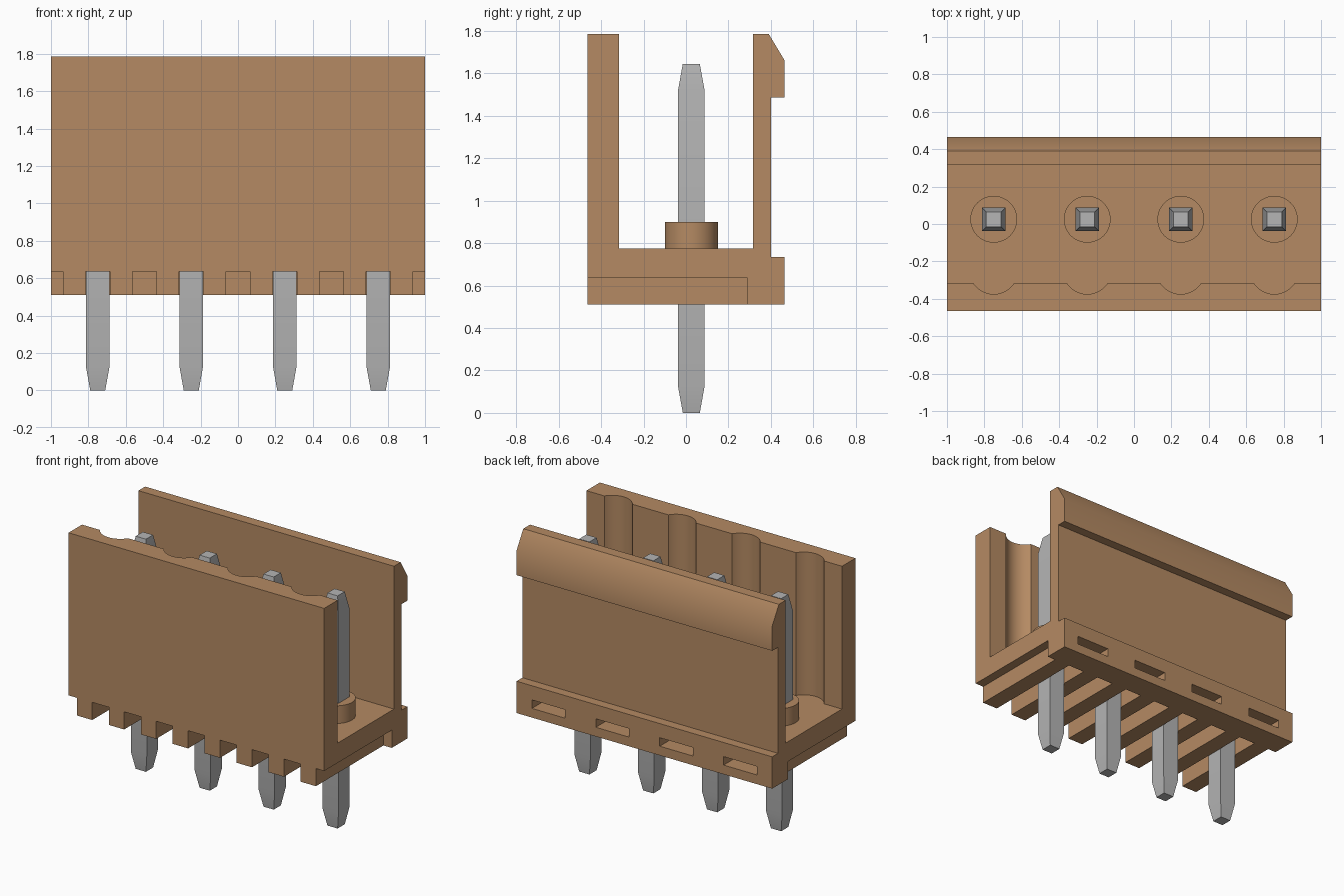
import bpy
import bmesh
import math
from mathutils import Matrix

if "Cube" in bpy.data.objects:
    bpy.data.objects.remove(bpy.data.objects["Cube"], do_unlink=True)

PIN_X = [-0.75, -0.25, 0.25, 0.75]
PIN_Y = 0.025


def material(name, rgb):
    m = bpy.data.materials.new(name)
    m.use_nodes = True
    m.diffuse_color = (*rgb, 1)
    bsdf = m.node_tree.nodes["Principled BSDF"]
    bsdf.inputs["Base Color"].default_value = (*rgb, 1)
    bsdf.inputs["Roughness"].default_value = 0.6
    return m


plastic = material("tan plastic", (0.46, 0.255, 0.125))
metal = material("pin grey", (0.46, 0.46, 0.46))


def make_object(name, bm, mat):
    bmesh.ops.recalc_face_normals(bm, faces=bm.faces)
    mesh = bpy.data.meshes.new(name)
    bm.to_mesh(mesh)
    bm.free()
    mesh.materials.append(mat)
    ob = bpy.data.objects.new(name, mesh)
    bpy.context.collection.objects.link(ob)
    return ob


def add_box(bm, x0, x1, y0, y1, z0, z1):
    mat = Matrix.Translation(((x0 + x1) / 2, (y0 + y1) / 2, (z0 + z1) / 2))
    mat = mat @ Matrix.Diagonal((x1 - x0, y1 - y0, z1 - z0, 1))
    bmesh.ops.create_cube(bm, size=1, matrix=mat)


def add_cylinder(bm, x, y, r, z0, z1):
    bmesh.ops.create_cone(bm, cap_ends=True, segments=48, radius1=r, radius2=r,
                          depth=z1 - z0,
                          matrix=Matrix.Translation((x, y, (z0 + z1) / 2)))


def smooth(ob, degrees):
    bpy.ops.object.select_all(action='DESELECT')
    ob.select_set(True)
    bpy.context.view_layer.objects.active = ob
    bpy.ops.object.shade_smooth_by_angle(angle=math.radians(degrees))


# Housing: U-shaped side profile with a latch lip, extruded along x
profile = [(-0.465, 0.51), (0.465, 0.51), (0.465, 0.735), (0.40, 0.735),
           (0.40, 1.485), (0.465, 1.485), (0.465, 1.66), (0.39, 1.785),
           (0.315, 1.785), (0.315, 0.775), (-0.315, 0.775),
           (-0.315, 1.785), (-0.465, 1.785)]
bm = bmesh.new()
face = bm.faces.new([bm.verts.new((-1, y, z)) for y, z in profile])
out = bmesh.ops.extrude_face_region(bm, geom=[face])
bmesh.ops.translate(bm, vec=(2, 0, 0),
                    verts=[v for v in out["geom"] if isinstance(v, bmesh.types.BMVert)])
housing = make_object("housing", bm, plastic)

# Cutters: underside slots, round grooves in the front wall, rear pockets
bm = bmesh.new()
for i in range(9):
    x = -1 + i * 0.25
    add_box(bm, x - 0.065, x + 0.065, -0.6, 0.29, 0.4, 0.635)
for x in PIN_X:
    add_cylinder(bm, x, -0.245, 0.13, 0.775, 2.0)
    add_box(bm, x - 0.13, x + 0.13, 0.33, 0.6, 0.575, 0.635)
cutter = make_object("housing_cutter", bm, plastic)
cutter.hide_render = True

mod = housing.modifiers.new("cuts", 'BOOLEAN')
mod.operation = 'DIFFERENCE'
mod.solver = 'EXACT'
mod.object = cutter
bpy.context.view_layer.objects.active = housing
bpy.ops.object.modifier_apply(modifier=mod.name)
bpy.data.objects.remove(cutter, do_unlink=True)
smooth(housing, 35)

# Collars and square pins with tapered tips
for n, x in enumerate(PIN_X, 1):
    bm = bmesh.new()
    add_cylinder(bm, x, PIN_Y, 0.125, 0.765, 0.90)
    smooth(make_object(f"collar_{n}", bm, plastic), 35)

    bm = bmesh.new()
    rings = []
    for z, h in [(0, 0.04), (0.125, 0.0625), (1.52, 0.0625), (1.645, 0.04)]:
        rings.append([bm.verts.new((x + sx * h, PIN_Y + sy * h, z))
                      for sx, sy in ((-1, -1), (1, -1), (1, 1), (-1, 1))])
    for a, b in zip(rings, rings[1:]):
        for k in range(4):
            j = (k + 1) % 4
            bm.faces.new((a[k], a[j], b[j], b[k]))
    bm.faces.new(rings[0])
    bm.faces.new(rings[-1])
    smooth(make_object(f"pin_{n}", bm, metal), 35)
